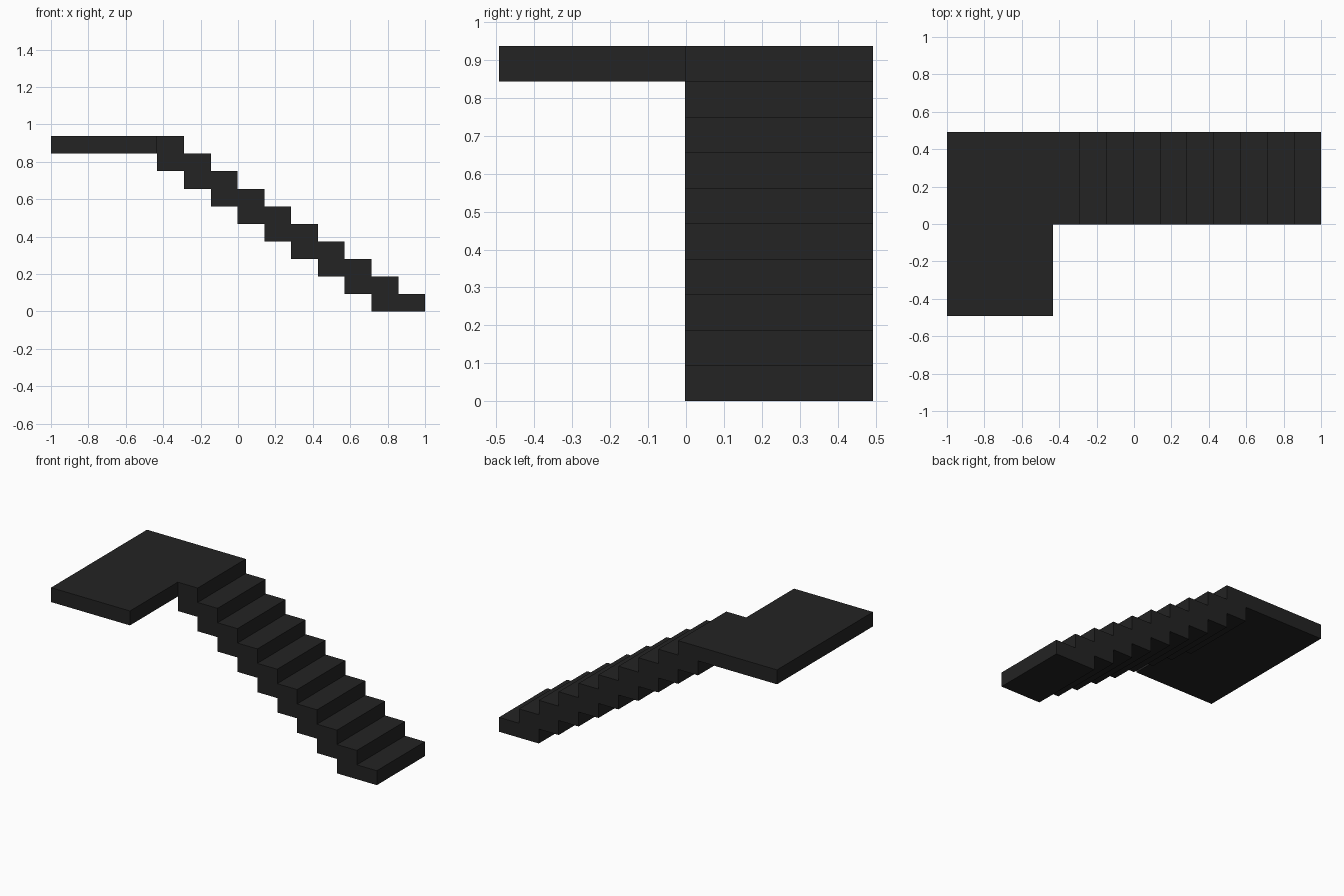
import bpy
import bmesh

cube = bpy.data.objects.get("Cube")
if cube:
    bpy.data.objects.remove(cube, do_unlink=True)

STEPS = 10
RUN = 0.1432
RISE = 0.0937
HALF_DEPTH = 0.493
INNER_Y = -0.002          # front edge of the flight
LANDING_X = 1 - STEPS * RUN
TOP = STEPS * RISE

# Single dark colour
dark = bpy.data.materials.new("charcoal")
dark.use_nodes = True
colour = (0.0168, 0.0168, 0.0168, 1)
dark.diffuse_color = colour
bsdf = dark.node_tree.nodes["Principled BSDF"]
bsdf.inputs["Base Color"].default_value = colour
bsdf.inputs["Roughness"].default_value = 0.8


def extrude_profile(name, profile, y0, y1):
    """Extrude an (x, z) outline along y into a closed solid."""
    bm = bmesh.new()
    face = bm.faces.new([bm.verts.new((x, y0, z)) for x, z in profile])
    result = bmesh.ops.extrude_face_region(bm, geom=[face], use_keep_orig=True)
    verts = [v for v in result["geom"] if isinstance(v, bmesh.types.BMVert)]
    bmesh.ops.translate(bm, verts=verts, vec=(0, y1 - y0, 0))
    bmesh.ops.recalc_face_normals(bm, faces=bm.faces)
    mesh = bpy.data.meshes.new(name)
    bm.to_mesh(mesh)
    bm.free()
    mesh.materials.append(dark)
    obj = bpy.data.objects.new(name, mesh)
    bpy.context.collection.objects.link(obj)
    return obj


# Stair flight: stepped on top, with a matching stepped underside
outline = []
for i in range(STEPS):
    x = 1 - i * RUN
    outline += [(x, i * RISE), (x, (i + 1) * RISE)]
outline.append((LANDING_X, TOP))
for i in reversed(range(STEPS - 1)):
    x = 1 - (i + 2) * RUN
    outline += [(x, (i + 1) * RISE), (x, i * RISE)]
extrude_profile("stair_flight", outline, INNER_Y, HALF_DEPTH)

# Landing slab, level with the top step
under = TOP - RISE
slab = [(-1, under), (LANDING_X, under), (LANDING_X, TOP), (-1, TOP)]
extrude_profile("landing", slab, -HALF_DEPTH, HALF_DEPTH)
